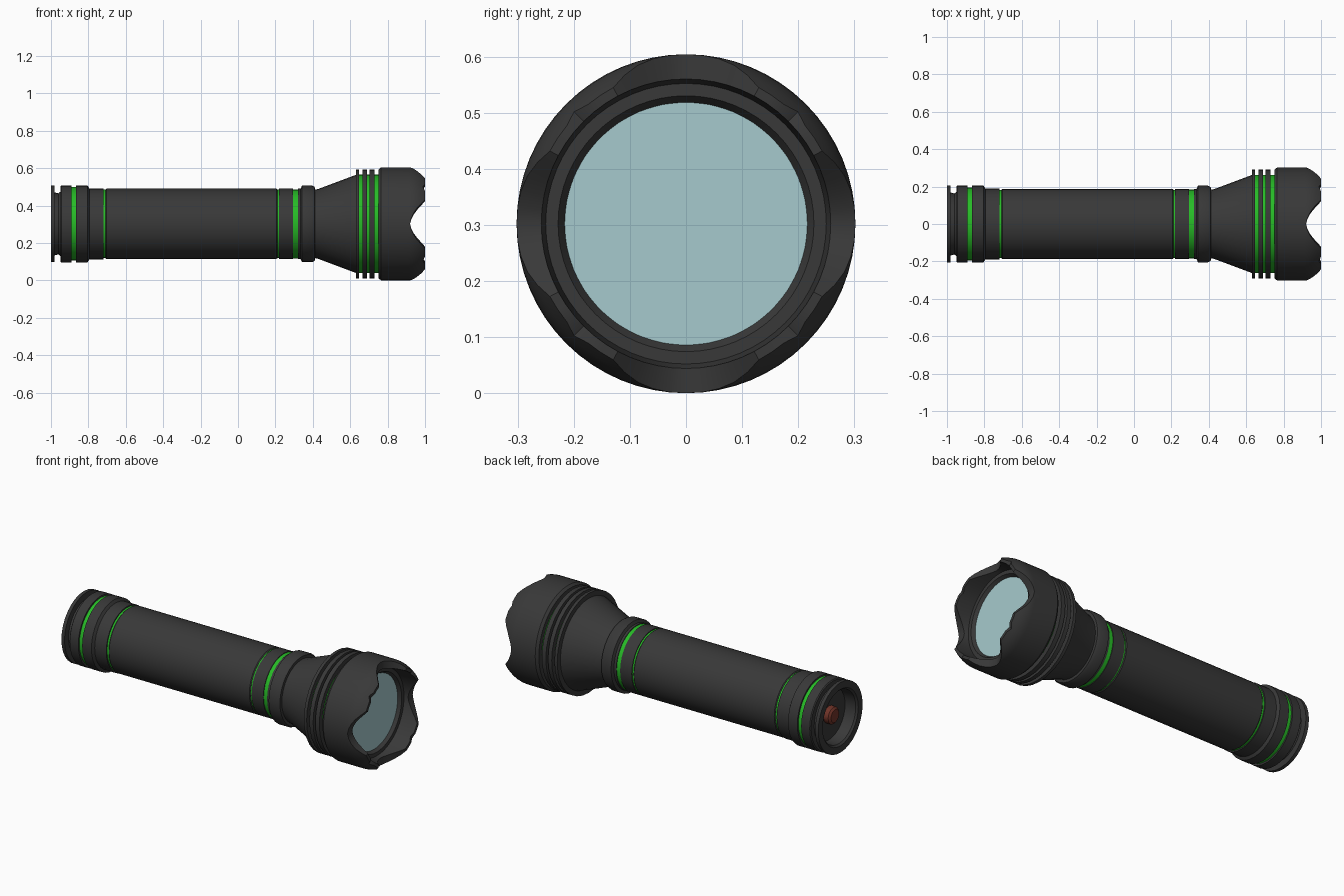
import bpy, bmesh, math

if "Cube" in bpy.data.objects:
    bpy.data.objects.remove(bpy.data.objects["Cube"])

R = 0.302  # largest radius, also the height of the axis


def material(name, rgb):
    m = bpy.data.materials.new(name)
    m.diffuse_color = (*rgb, 1.0)
    m.use_nodes = True
    m.node_tree.nodes["Principled BSDF"].inputs["Base Color"].default_value = m.diffuse_color
    return m


BLACK = material("matte_black", (0.04, 0.04, 0.04))
GREEN = material("bright_green", (0.02, 0.5, 0.02))
GLASS = material("pale_blue_glass", (0.38, 0.59, 0.61))
RED = material("dark_red_rubber", (0.17, 0.035, 0.022))


def lathe(name, profile, mat, segs=32, angle=30):
    """Spin (x, radius) points about the long axis; profile may depend on the angle."""
    bm = bmesh.new()
    rows = []
    for i in range(segs):
        t = 2 * math.pi * i / segs
        pts = profile(t) if callable(profile) else profile
        rows.append([bm.verts.new((x, r * math.cos(t), R + r * math.sin(t))) for x, r in pts])
    for i in range(segs):
        a, b = rows[i], rows[(i + 1) % segs]
        for k in range(len(a) - 1):
            bm.faces.new((a[k], a[k + 1], b[k + 1], b[k]))
    bmesh.ops.remove_doubles(bm, verts=bm.verts, dist=1e-5)
    bmesh.ops.recalc_face_normals(bm, faces=bm.faces)
    me = bpy.data.meshes.new(name)
    bm.to_mesh(me)
    bm.free()
    me.materials.append(mat)
    ob = bpy.data.objects.new(name, me)
    bpy.context.collection.objects.link(ob)
    bpy.ops.object.select_all(action='DESELECT')
    ob.select_set(True)
    bpy.context.view_layer.objects.active = ob
    bpy.ops.object.shade_smooth_by_angle(angle=math.radians(angle))
    return ob


# Tail cap: recessed end, lip, groove and first collar
lathe("tail_cap", [(-0.925, 0.0), (-0.925, 0.15), (-0.99, 0.155), (-1.0, 0.165), (-1.0, 0.205),
                   (-0.98, 0.205), (-0.98, 0.168), (-0.96, 0.163), (-0.95, 0.172), (-0.95, 0.2),
                   (-0.945, 0.206), (-0.89, 0.206), (-0.89, 0.19)], BLACK)
lathe("tail_button", [(-0.92, 0.05), (-0.955, 0.05), (-0.965, 0.038), (-0.965, 0.0)], RED, 12)
lathe("tail_collar", [(-0.865, 0.19), (-0.865, 0.206), (-0.805, 0.206), (-0.795, 0.19),
                      (-0.72, 0.19), (-0.72, 0.178)], BLACK)

# Barrel and front sleeve
lathe("barrel", [(-0.708, 0.178), (-0.708, 0.184), (-0.703, 0.188), (0.205, 0.188),
                 (0.21, 0.184), (0.21, 0.178)], BLACK)
lathe("sleeve", [(0.22, 0.178), (0.22, 0.188), (0.295, 0.188), (0.295, 0.178)], BLACK)

# Neck collar and flared cone
lathe("neck_cone", [(0.32, 0.178), (0.32, 0.188), (0.335, 0.188), (0.342, 0.205), (0.395, 0.205),
                    (0.41, 0.198), (0.412, 0.183), (0.43, 0.187), (0.63, 0.262)], BLACK)

# Cooling fins
for i, (a, b) in enumerate([(0.63, 0.648), (0.666, 0.69), (0.704, 0.73)]):
    lathe(f"cooling_fin_{i + 1}", [(a, 0.258), (a, 0.291), (b, 0.291), (b, 0.258)], BLACK)

# Green rings in the grooves
for i, (a, b, r) in enumerate([(-0.89, -0.865, 0.196), (-0.72, -0.708, 0.183), (0.21, 0.22, 0.183),
                               (0.295, 0.32, 0.184), (0.648, 0.666, 0.263),
                               (0.69, 0.704, 0.263), (0.73, 0.75, 0.263)]):
    lathe(f"green_ring_{i + 1}", [(a, r), (b, r)], GREEN)


# Head with four scallops in the rim
def head_profile(t):
    d = math.degrees(t) % 90
    d = min(d, 90 - d)                       # angle from the nearest scallop
    depth = 0.08 * max(0.0, 1 - (d / 27) ** 1.6)
    if d > 41:                               # small nick in the middle of each crest
        depth = 0.012
    end = 1.0 - depth
    pts = [(0.75, 0.258), (0.75, 0.29), (0.765, R), (0.915, R)]
    for k in range(1, 5):
        x = 0.915 + (end - 0.915) * k / 4
        pts.append((x, R - 0.027 * ((x - 0.915) / 0.085) ** 2))
    return pts + [(end, 0.258), (0.9, 0.25), (0.9, 0.228), (0.88, 0.215)]


lathe("scalloped_head", head_profile, BLACK, 64)

# Lens
lathe("lens", [(0.882, 0.217), (0.882, 0.0)], GLASS)
